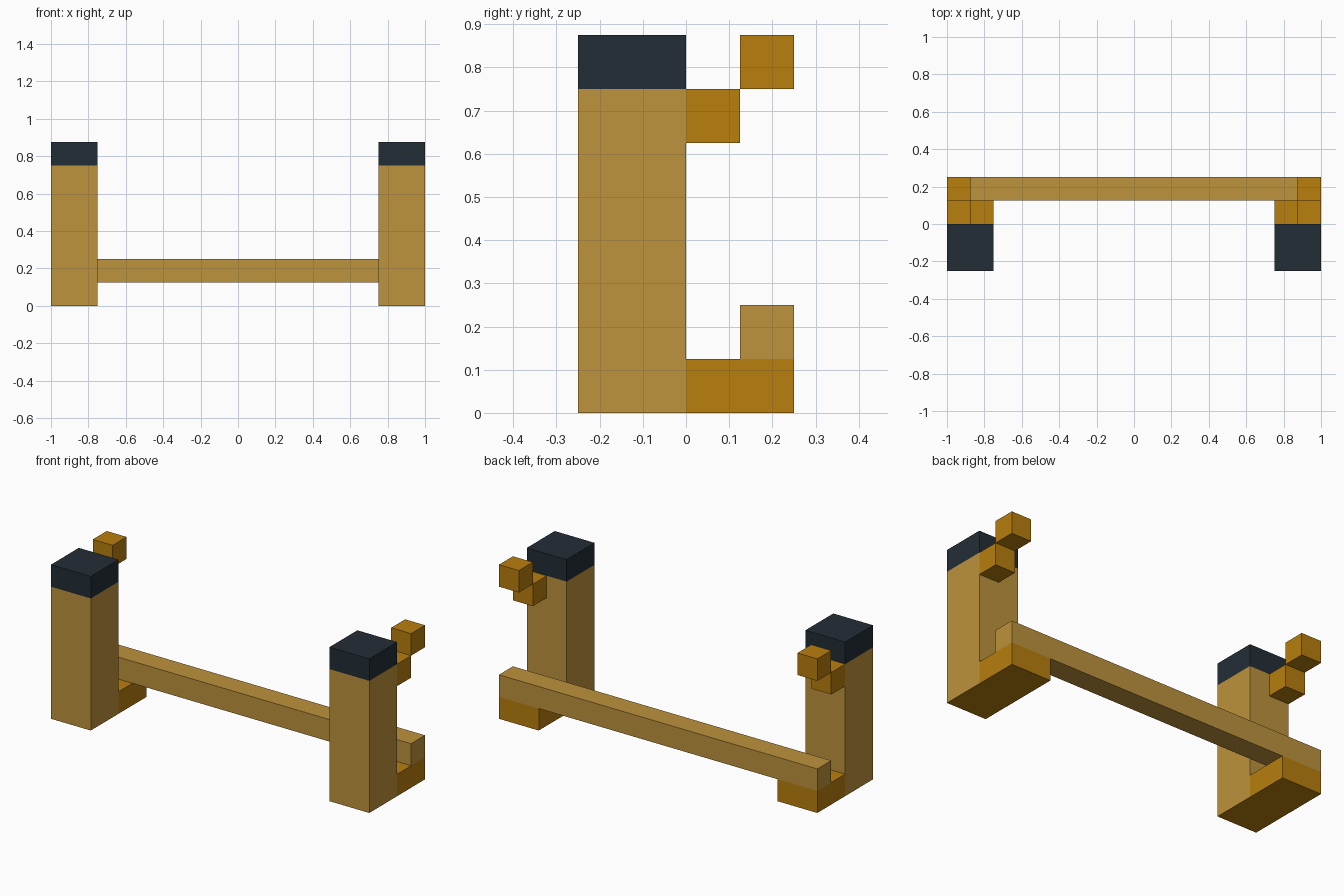
import bpy, bmesh
from mathutils import Vector

old = bpy.data.objects.get("Cube")
if old:
    bpy.data.objects.remove(old, do_unlink=True)


def linear(c):
    c /= 255
    return c / 12.92 if c <= 0.04045 else ((c + 0.055) / 1.055) ** 2.4


def material(name, rgb):
    colour = (*[linear(c) for c in rgb], 1.0)
    mat = bpy.data.materials.new(name)
    mat.use_nodes = True
    mat.diffuse_color = colour
    bsdf = mat.node_tree.nodes["Principled BSDF"]
    bsdf.inputs["Base Color"].default_value = colour
    bsdf.inputs["Roughness"].default_value = 0.9
    return mat


TAN = material("tan wood", (190, 147, 60))
OCHRE = material("ochre wood", (184, 126, 13))
SLATE = material("dark slate", (35, 45, 54))


def box(name, low, high, mats, cut_z=None, rule=None):
    """Box between two corners, optionally cut at a height and coloured by a face rule."""
    low, high = Vector(low), Vector(high)
    bm = bmesh.new()
    bmesh.ops.create_cube(bm, size=1)
    for v in bm.verts:
        v.co = Vector([l if c < 0 else h for c, l, h in zip(v.co, low, high)])
    if cut_z is not None:
        bmesh.ops.bisect_plane(bm, geom=bm.verts[:] + bm.edges[:] + bm.faces[:],
                               plane_co=(0, 0, cut_z), plane_no=(0, 0, 1))
    if rule:
        for f in bm.faces:
            f.material_index = rule(f.calc_center_median())
    mesh = bpy.data.meshes.new(name)
    bm.to_mesh(mesh)
    bm.free()
    for m in mats:
        mesh.materials.append(m)
    obj = bpy.data.objects.new(name, mesh)
    bpy.context.collection.objects.link(obj)
    return obj


def post_colour(c):
    # dark cap on top, ochre underside, tan in between
    return 2 if c.z > 0.75 else 1 if c.z < 0.01 else 0


def side_box(name, side, x0, x1, y, z, *args):
    xs = sorted((side * x0, side * x1))
    return box(name, (xs[0], y[0], z[0]), (xs[1], y[1], z[1]), *args)


U = 0.125  # one block unit

# Post, foot and stepped pegs at each end
for label, s in (("left", 1), ("right", -1)):
    side_box(label + "_post", s, 0.75, 1, (-2 * U, 0), (0, 7 * U),
             [TAN, OCHRE, SLATE], 6 * U, post_colour)
    side_box(label + "_foot", s, 0.75, 1, (0, 2 * U), (0, U), [OCHRE])
    side_box(label + "_lower_peg", s, 0.875, 1, (0, U), (5 * U, 6 * U), [OCHRE])
    side_box(label + "_upper_peg", s, 0.875, 1, (U, 2 * U), (6 * U, 7 * U), [OCHRE])

# Long rail resting on both feet
box("cross_rail", (-1, U, U), (1, 2 * U, 2 * U), [TAN])
